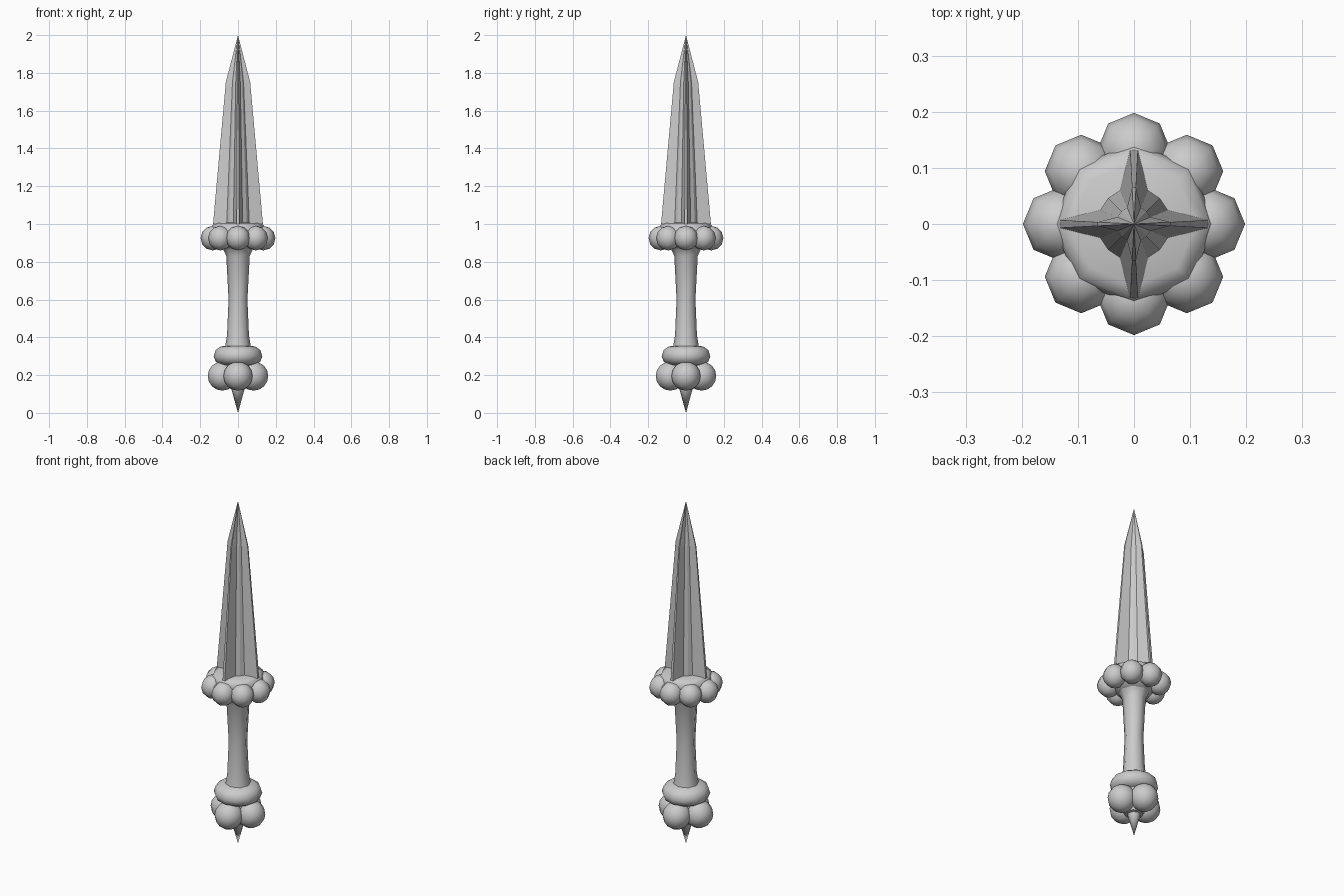
import bpy, bmesh
from math import sin, cos, pi, radians

if "Cube" in bpy.data.objects:
    bpy.data.objects.remove(bpy.data.objects["Cube"])


def make(name, bm, smooth_angle=None):
    bmesh.ops.recalc_face_normals(bm, faces=bm.faces)
    me = bpy.data.meshes.new(name)
    bm.to_mesh(me)
    bm.free()
    ob = bpy.data.objects.new(name, me)
    bpy.context.collection.objects.link(ob)
    if smooth_angle:
        bpy.ops.object.select_all(action='DESELECT')
        ob.select_set(True)
        bpy.context.view_layer.objects.active = ob
        bpy.ops.object.shade_smooth_by_angle(angle=radians(smooth_angle))
    return ob


def bridge(bm, a, b):
    """Join two vertex rings; a ring of one vertex is a point."""
    n = max(len(a), len(b))
    for i in range(n):
        j = (i + 1) % n
        if len(a) == 1:
            bm.faces.new((a[0], b[i], b[j]))
        elif len(b) == 1:
            bm.faces.new((a[i], a[j], b[0]))
        else:
            bm.faces.new((a[i], a[j], b[j], b[i]))


def lathe(name, profile, sides=8):
    bm = bmesh.new()
    rings = []
    for r, z in profile:
        n = sides if r > 0 else 1
        rings.append([bm.verts.new((r * cos(2 * pi * i / n), r * sin(2 * pi * i / n), z))
                      for i in range(n)])
    for a, b in zip(rings, rings[1:]):
        bridge(bm, a, b)
    return make(name, bm, 50)


def ball_ring(name, count, dist, z, radius, segs, rings):
    for i in range(count):
        a = 2 * pi * i / count
        bm = bmesh.new()
        bmesh.ops.create_uvsphere(bm, u_segments=segs, v_segments=rings, radius=radius)
        bmesh.ops.translate(bm, verts=bm.verts, vec=(dist * cos(a), dist * sin(a), z))
        make(f"{name}_{i + 1}", bm, 60)


# Four-winged blade: blunt wing edges with a faceted core between them
section = []
for k in range(4):
    a = k * pi / 2
    for x, y in ((0.132, -0.007), (0.132, 0.007)):
        section.append((x * cos(a) - y * sin(a), x * sin(a) + y * cos(a)))
    for t in (22.5, 45, 67.5):
        section.append((0.065 * cos(a + radians(t)), 0.065 * sin(a + radians(t))))
bm = bmesh.new()
rings = [[bm.verts.new((x * s, y * s, z)) for x, y in section]
         for s, z in ((1.0, 1.0), (0.49, 1.75))]
bm.faces.new(rings[0])
bridge(bm, rings[0], rings[1])
bridge(bm, rings[1], [bm.verts.new((0, 0, 2.0))])
make("blade", bm)

# Guard disc with eight beads
lathe("guard_disc", [(0, 0.86), (0.09, 0.87), (0.135, 0.91), (0.145, 0.965),
                     (0.135, 0.995), (0.11, 1.005), (0, 1.01)])
ball_ring("guard_bead", 8, 0.133, 0.925, 0.065, 8, 6)

# Waisted grip
lathe("grip", [(0, 0.33), (0.068, 0.35), (0.058, 0.41), (0.05, 0.6),
               (0.062, 0.83), (0.075, 0.86), (0.09, 0.88), (0, 0.89)])

# Pommel collar, core and spike
lathe("pommel_collar", [(0, 0.25), (0.09, 0.255), (0.118, 0.272), (0.129, 0.3),
                        (0.118, 0.333), (0.09, 0.352), (0, 0.36)], 12)
lathe("pommel_core", [(0, 0.12), (0.05, 0.13), (0.08, 0.19), (0.08, 0.26), (0, 0.27)])
lathe("pommel_spike", [(0, 0.0), (0.036, 0.13), (0, 0.15)])

# Four large pommel balls
ball_ring("pommel_ball", 4, 0.083, 0.195, 0.077, 12, 8)
